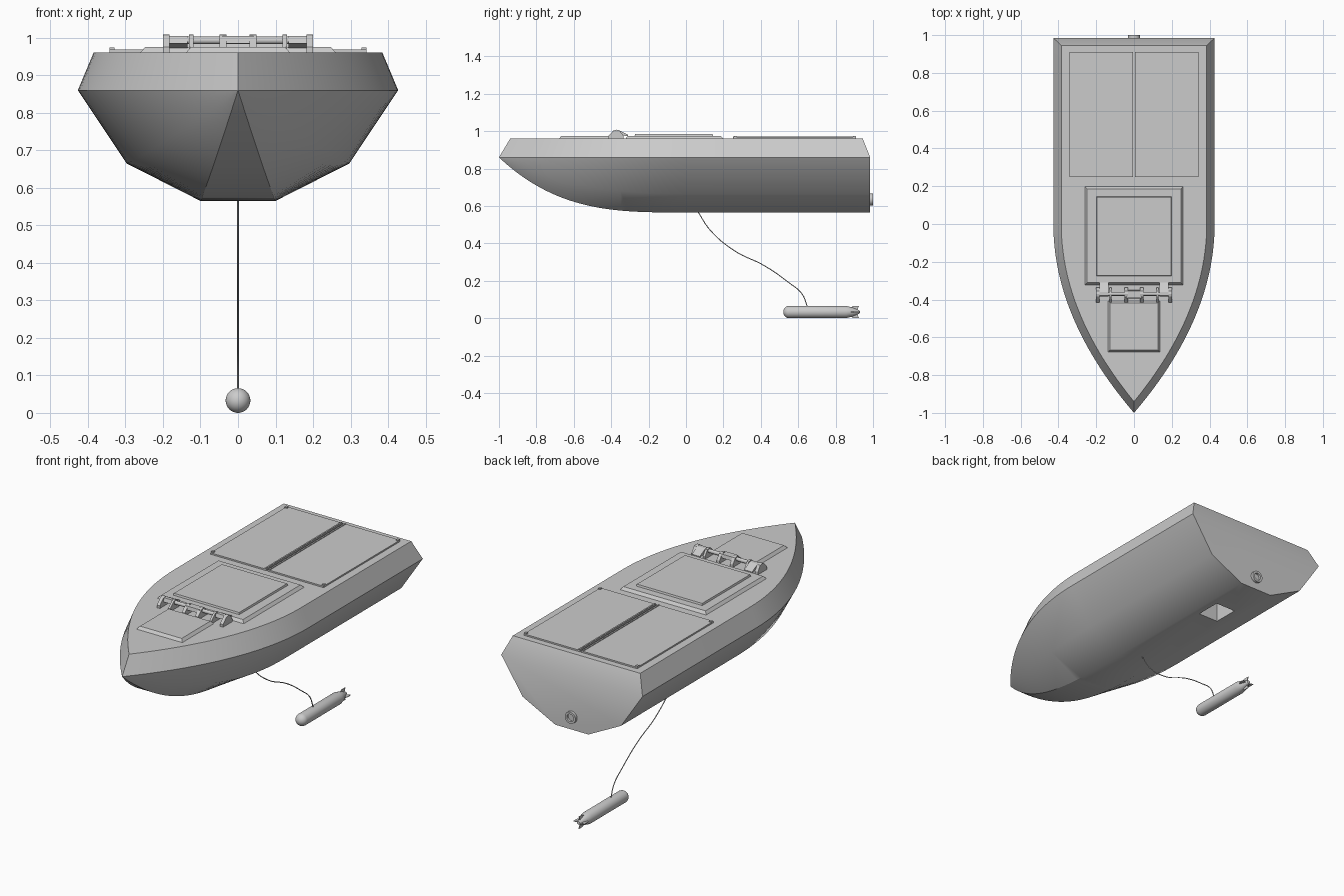
import bpy, bmesh, math
from mathutils import Matrix, Vector

cube = bpy.data.objects.get("Cube")
if cube:
    bpy.data.objects.remove(cube, do_unlink=True)

grey = bpy.data.materials.new("plain grey")
grey.use_nodes = True
colour = (0.6, 0.6, 0.6, 1)
grey.diffuse_color = colour
grey.node_tree.nodes["Principled BSDF"].inputs["Base Color"].default_value = colour


def finish(name, bm, smooth=False):
    bmesh.ops.recalc_face_normals(bm, faces=bm.faces)
    mesh = bpy.data.meshes.new(name)
    bm.to_mesh(mesh)
    bm.free()
    ob = bpy.data.objects.new(name, mesh)
    bpy.context.collection.objects.link(ob)
    mesh.materials.append(grey)
    if smooth:
        bpy.ops.object.select_all(action='DESELECT')
        ob.select_set(True)
        bpy.context.view_layer.objects.active = ob
        bpy.ops.object.shade_smooth_by_angle(angle=math.radians(30))
    return ob


def slab(name, x, y, z, inset=0.0):
    """Box between ranges, with its top drawn in by inset."""
    bm = bmesh.new()
    rings = []
    for h, d in ((z[0], 0), (z[1], inset)):
        rings.append([bm.verts.new(p) for p in (
            (x[0] + d, y[0] + d, h), (x[1] - d, y[0] + d, h),
            (x[1] - d, y[1] - d, h), (x[0] + d, y[1] - d, h))])
    low, top = rings
    bm.faces.new(low)
    bm.faces.new(top)
    for i in range(4):
        j = (i + 1) % 4
        bm.faces.new((low[i], low[j], top[j], top[i]))
    return finish(name, bm)


def prism(name, profile, x0, x1):
    """Side profile of (y, z) points drawn out along x."""
    bm = bmesh.new()
    face = bm.faces.new([bm.verts.new((x0, y, z)) for y, z in profile])
    new = bmesh.ops.extrude_face_region(bm, geom=[face])["geom"]
    verts = [v for v in new if isinstance(v, bmesh.types.BMVert)]
    bmesh.ops.translate(bm, verts=verts, vec=(x1 - x0, 0, 0))
    return finish(name, bm)


def lathe(name, profile, z, steps=32):
    """Turn (radius, y) points round an axis along y at height z."""
    bm = bmesh.new()
    verts = [bm.verts.new((r, y, z)) for r, y in profile]
    edges = [bm.edges.new(pair) for pair in zip(verts, verts[1:])]
    bmesh.ops.spin(bm, geom=verts + edges, cent=(0, 0, z), axis=(0, 1, 0),
                   angle=math.tau, steps=steps)
    bmesh.ops.remove_doubles(bm, verts=bm.verts, dist=1e-5)
    return finish(name, bm, True)


# Hull: rings of ten points from bow to stern, deck edge down to the flat keel
def section(y):
    t = max(0, -y)
    deck_y = y * 0.94 if y < 0 else y * 0.945 / 0.985
    half = [(0.385 * (1 - t ** 2), deck_y, 0.96),
            (0.427 * (1 - t ** 2), y, 0.86),
            (0.297 * (1 - t ** 2.2), y, 0.665 + 0.195 * t ** 2.5),
            (0.1 * (1 - t ** 3), y, 0.565 + 0.295 * t ** 3.2)]
    return half + [(-x, b, z) for x, b, z in reversed(half)]


bm = bmesh.new()
stations = [-1 + (i / 32) ** 1.3 for i in range(33)] + [0.985]
rings = [[bm.verts.new(p) for p in section(y)] for y in stations]
for a, b in zip(rings, rings[1:]):
    for i in range(8):
        j = (i + 1) % 8
        bm.faces.new((a[i], a[j], b[j], b[i]))
end = rings[-1]
bm.faces.new((end[0], end[1], end[6], end[7]))
bm.faces.new(end[1:7])
bmesh.ops.remove_doubles(bm, verts=bm.verts, dist=1e-5)
deck = [f for f in bm.faces if all(v.co.z > 0.9599 for v in f.verts)]
bmesh.ops.dissolve_faces(bm, faces=deck)
hull = finish("hull", bm)

# Launch well cut up into the flat bottom
well = slab("well_cutter", (-0.06, 0.06), (0.6, 0.74), (0.5, 0.93))
well.hide_render = True
well.hide_viewport = True
cut = hull.modifiers.new("launch_well", 'BOOLEAN')
cut.operation = 'DIFFERENCE'
cut.object = well
bpy.context.view_layer.objects.active = hull
hull.select_set(True)
well.hide_viewport = False
bpy.ops.object.modifier_apply(modifier=cut.name)
bpy.data.objects.remove(well, do_unlink=True)
bpy.ops.object.select_all(action='DESELECT')
hull.select_set(True)
bpy.ops.object.shade_smooth_by_angle(angle=math.radians(30))

# Deck hatches
slab("main_hatch_frame", (-0.262, 0.262), (-0.325, 0.2), (0.958, 0.975), 0.014)
slab("main_hatch_lid", (-0.2, 0.2), (-0.275, 0.145), (0.974, 0.985), 0.003)
slab("bow_hatch", (-0.14, 0.14), (-0.68, -0.405), (0.958, 0.975), 0.014)

# Paired rear doors with corner pins
for side, label in ((1, "left"), (-1, "right")):
    xs = sorted((side * 0.004, side * 0.342))
    slab("rear_door_" + label, xs, (0.25, 0.91), (0.958, 0.968))
    for y, end_label in ((0.264, "front"), (0.9, "back")):
        x = side * 0.336
        slab(f"door_pin_{end_label}_{label}", (x - 0.007, x + 0.007),
             (y - 0.007, y + 0.007), (0.967, 0.974))
    x = side * 0.012
    slab("door_seam_rail_" + label, (x - 0.004, x + 0.004), (0.25, 0.91), (0.967, 0.972))

# Hinge between the hatches: lugs, leaves and a cross rod
lug = [(-0.415, 0.96), (-0.415, 0.975), (-0.385, 1.004), (-0.37, 1.008),
       (-0.355, 1.004), (-0.335, 0.975), (-0.335, 0.96)]
leaf = [(-0.385, 0.985), (-0.378, 1.005), (-0.36, 1.005), (-0.31, 0.98), (-0.31, 0.972)]
for side, label in ((1, "left"), (-1, "right")):
    for x, w in ((0.191, 0.009), (0.125, 0.006)):
        prism(f"hinge_lug_{label}", lug, side * x - w, side * x + w)
    prism("hinge_leaf_" + label, leaf, side * 0.158 - 0.024, side * 0.158 + 0.024)
    prism("hinge_centre_lug_" + label, lug, side * 0.04 - 0.009, side * 0.04 + 0.009)
slab("hinge_centre_plate", (-0.045, 0.045), (-0.395, -0.35), (0.985, 1.004), 0.004)
bm = bmesh.new()
turn = Matrix.Translation((0, -0.37, 0.993)) @ Matrix.Rotation(math.pi / 2, 4, 'Y')
bmesh.ops.create_cone(bm, cap_ends=True, segments=20, radius1=0.01, radius2=0.01,
                      depth=0.39, matrix=turn)
finish("hinge_rod", bm, True)

# Stern outlet ring
lathe("stern_outlet", [(0, 0.988), (0.02, 0.988), (0.02, 1.0), (0.032, 1.0), (0.032, 0.98)], 0.635)

# Towed body: round nose, straight barrel and tapered tail
r = 0.033
nose = [(r * math.sin(a), 0.553 - r * math.cos(a))
        for a in (i * math.pi / 16 for i in range(9))]
lathe("towed_body", nose + [(r, 0.855), (0.024, 0.89), (0.008, 0.928), (0, 0.93)], r)
for i in range(4):
    bm = bmesh.new()
    fin = [(0.87, 0.018), (0.895, 0.033), (0.925, 0.033), (0.915, 0.008)]
    face = bm.faces.new([bm.verts.new((-0.002, y, h)) for y, h in fin])
    new = bmesh.ops.extrude_face_region(bm, geom=[face])["geom"]
    bmesh.ops.translate(bm, verts=[v for v in new if isinstance(v, bmesh.types.BMVert)],
                        vec=(0.004, 0, 0))
    bmesh.ops.transform(bm, verts=bm.verts, matrix=Matrix.Translation((0, 0, r))
                        @ Matrix.Rotation(i * math.pi / 2, 4, 'Y'))
    finish(f"tail_fin_{i + 1}", bm)

# Tow cable sagging from the hull to the towed body
path = [(0.06, 0.575), (0.13, 0.47), (0.26, 0.36), (0.42, 0.28),
        (0.55, 0.19), (0.62, 0.13), (0.65, 0.06)]
curve = bpy.data.curves.new("tow_cable", 'CURVE')
curve.dimensions = '3D'
curve.bevel_depth = 0.0025
curve.bevel_resolution = 2
curve.resolution_u = 8
line = curve.splines.new('BEZIER')
line.bezier_points.add(len(path) - 1)
for point, (y, z) in zip(line.bezier_points, path):
    point.co = Vector((0, y, z))
    point.handle_left_type = point.handle_right_type = 'AUTO'
curve.materials.append(grey)
bpy.context.collection.objects.link(bpy.data.objects.new("tow_cable", curve))
